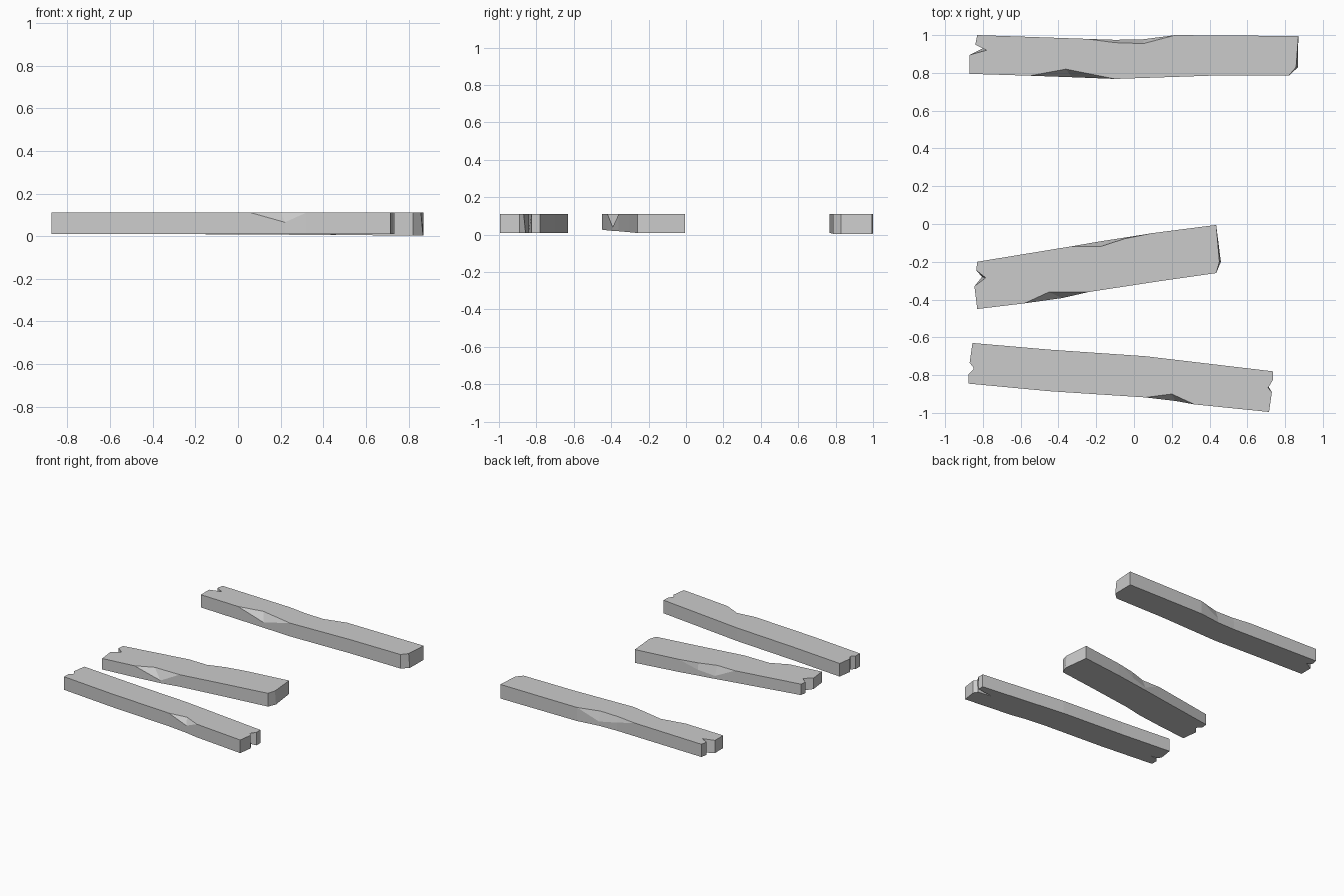
import bpy
import bmesh

if "Cube" in bpy.data.objects:
    bpy.data.objects.remove(bpy.data.objects["Cube"], do_unlink=True)

TOP = 0.11
FULL = 1.0

# Single weathered grey colour
grey = bpy.data.materials.new("weathered grey")
grey.use_nodes = True
colour = (0.6, 0.6, 0.6, 1.0)
grey.diffuse_color = colour
grey.node_tree.nodes["Principled BSDF"].inputs["Base Color"].default_value = colour


def corner(x, y):
    """Upright corner of the outline."""
    return (x, y, 0, 0, FULL)


def chip(x, y, dx, dy, depth):
    """Outline point whose top is broken inward, down to a given depth."""
    return (x, y, dx, dy, depth)


def slope(x, y, dx, dy):
    """Outline point whose whole height leans."""
    return (x, y, dx, dy, FULL)


def make_plank(name, outline, floor):
    """Raise an outline into a plank, splitting the side faces at each chip."""
    bm = bmesh.new()
    columns = []
    for x, y, dx, dy, depth in outline:
        bottom = bm.verts.new((x, y, floor(x, y)))
        top = bm.verts.new((x + dx, y + dy, TOP))
        middle = top if depth == FULL else bm.verts.new((x, y, TOP - depth))
        columns.append((bottom, middle, top))

    # Wall and chip faces between neighbouring columns
    for this, following in zip(columns, columns[1:] + columns[:1]):
        bm.faces.new((this[0], following[0], following[1], this[1]))
        rim = [this[1], following[1], following[2], this[2]]
        rim = list(dict.fromkeys(rim))
        if len(rim) > 2:
            bm.faces.new(rim)

    # Top and bottom caps
    top_cap = bm.faces.new([column[2] for column in columns])
    bottom_cap = bm.faces.new([column[0] for column in reversed(columns)])
    bmesh.ops.triangulate(bm, faces=[top_cap, bottom_cap])
    bmesh.ops.recalc_face_normals(bm, faces=bm.faces[:])

    mesh = bpy.data.meshes.new(name)
    bm.to_mesh(mesh)
    bm.free()
    mesh.materials.append(grey)
    plank = bpy.data.objects.new(name, mesh)
    bpy.context.collection.objects.link(plank)
    return plank


# Long plank at the back: front edge, right end, back edge, notched left end
make_plank("back_plank", [
    corner(-.87, .795), corner(-.55, .785),
    chip(-.33, .777, -.03, .043, .06),
    corner(-.1, .768), corner(.4, .785),
    corner(.82, .785), slope(.868, .83, -.01, 0), corner(.87, .995),
    corner(.22, 1),
    chip(.05, .978, 0, -.023, .07), chip(-.1, .975, 0, -.015, .04),
    corner(-.25, .98), corner(-.83, 1),
    corner(-.84, .95), slope(-.8, .93, .02, -.01), corner(-.87, .895),
], lambda x, y: 0.008 - 0.006 * x)

# Short broken plank in the middle
make_plank("middle_plank", [
    corner(-.83, -.45), corner(-.58, -.42),
    chip(-.38, -.392, -.07, .032, .07),
    corner(-.24, -.36), corner(.12, -.305),
    corner(.435, -.26), slope(.46, -.2, -.008, 0), corner(.435, -.005),
    corner(.1, -.048),
    chip(-.05, -.072, 0, -.006, .05), chip(-.18, -.092, 0, -.028, .07),
    corner(-.33, -.118), corner(-.83, -.2),
    corner(-.835, -.245), slope(-.805, -.28, .02, -.005), corner(-.845, -.33),
], lambda x, y: 0.015 - 0.014 * x)

# Long plank at the front, split at both ends
make_plank("front_plank", [
    corner(-.875, -.845), corner(-.45, -.885), corner(.06, -.918),
    chip(.22, -.937, -.02, .037, .045),
    corner(.32, -.955), corner(.715, -.995),
    corner(.73, -.89), slope(.71, -.858, 0, -.01),
    slope(.6, -.842, -.09, 0), corner(.735, -.826), corner(.735, -.78),
    corner(.06, -.7), corner(-.45, -.665), corner(-.855, -.63),
    corner(-.87, -.735), corner(-.85, -.76),
    slope(-.8, -.765, .05, 0), corner(-.85, -.77), corner(-.875, -.795),
], lambda x, y: 0.01)
